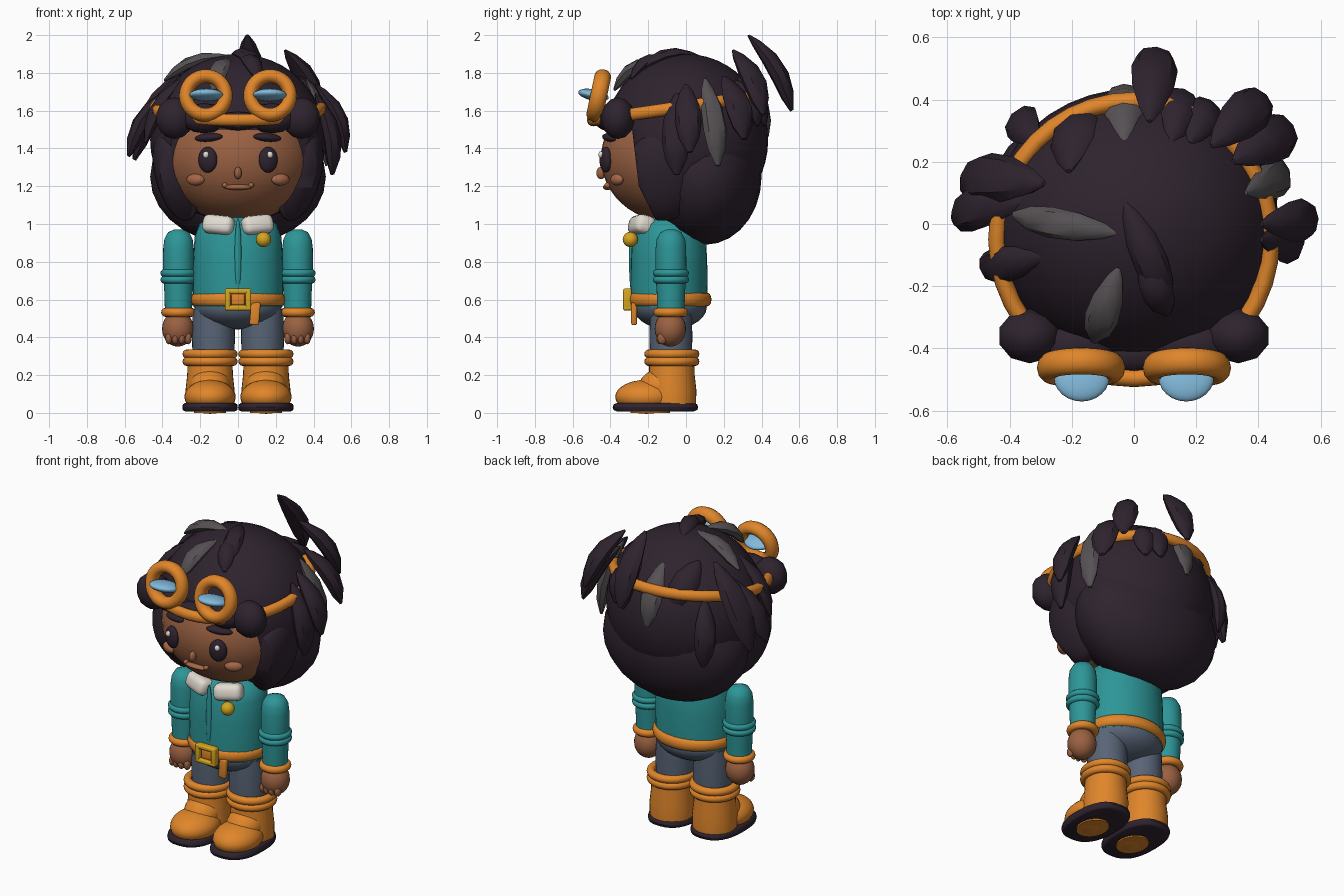
import bpy, bmesh, math
from mathutils import Vector, Matrix

if "Cube" in bpy.data.objects:
    bpy.data.objects.remove(bpy.data.objects["Cube"])


def mat(name, r, g, b):
    m = bpy.data.materials.new(name)
    m.diffuse_color = [(c / 255 / 12.92 if c < 11 else ((c / 255 + .055) / 1.055) ** 2.4) for c in (r, g, b)] + [1]
    m.use_nodes = True
    m.node_tree.nodes["Principled BSDF"].inputs["Base Color"].default_value = m.diffuse_color
    return m


SKIN = mat("skin brown", 154, 97, 66)
BLUSH = mat("warm blush", 166, 103, 72)
HAIR = mat("dark hair", 46, 35, 46)
GREY = mat("grey streak", 86, 81, 84)
TEAL = mat("teal cloth", 45, 150, 152)
ORANGE = mat("orange leather", 224, 134, 42)
SLATE = mat("slate cloth", 88, 100, 118)
GOLD = mat("gold metal", 214, 166, 32)
WHITE = mat("off white", 226, 220, 210)
BLUE = mat("blue glass", 130, 186, 220)


def add(name, bm, m, loc=(0, 0, 0), rot=(0, 0, 0), scale=(1, 1, 1), angle=40):
    bmesh.ops.recalc_face_normals(bm, faces=bm.faces)
    me = bpy.data.meshes.new(name)
    bm.to_mesh(me)
    bm.free()
    me.polygons.foreach_set("use_smooth", [True] * len(me.polygons))
    me.set_sharp_from_angle(angle=math.radians(angle))
    me.materials.append(m)
    ob = bpy.data.objects.new(name, me)
    ob.location, ob.rotation_euler, ob.scale = loc, rot, scale
    bpy.context.collection.objects.link(ob)
    return ob


def ell(name, loc, r, m, rot=(0, 0, 0), seg=24, rings=14):
    bm = bmesh.new()
    bmesh.ops.create_uvsphere(bm, u_segments=seg, v_segments=rings, radius=1)
    return add(name, bm, m, loc, rot, r)


def lathe(name, prof, m, loc=(0, 0, 0), scale=(1, 1, 1), rot=(0, 0, 0), closed=False, seg=32, power=1):
    """Revolve (radius, height) pairs; a power below 1 squares off the round section."""
    def p(c):
        return math.copysign(abs(c) ** power, c)
    bm = bmesh.new()
    turns = [2 * math.pi * i / seg for i in range(seg)]
    rows = [[bm.verts.new((r * p(math.cos(t)), r * p(math.sin(t)), z)) for t in turns] for r, z in prof]
    pairs = list(zip(rows, rows[1:])) + ([(rows[-1], rows[0])] if closed else [])
    for a, b in pairs:
        for i in range(seg):
            j = (i + 1) % seg
            bm.faces.new((a[i], a[j], b[j], b[i]))
    if not closed:
        bm.faces.new(rows[0])
        bm.faces.new(rows[-1])
    return add(name, bm, m, loc, rot, scale)


def ring(name, loc, R, r, m, scale=(1, 1, 1), rot=(0, 0, 0), h=None):
    prof = [(R + r * math.cos(a * math.pi / 6), (h or r) * math.sin(a * math.pi / 6)) for a in range(12)]
    return lathe(name, prof, m, loc, scale, rot, True, 40)


def box(name, loc, size, m, rot=(0, 0, 0), bevel=.01):
    bm = bmesh.new()
    bmesh.ops.create_cube(bm, size=1, matrix=Matrix.Diagonal((*size, 1)))
    bmesh.ops.bevel(bm, geom=bm.edges[:], offset=bevel, segments=3, profile=.5, affect='EDGES')
    return add(name, bm, m, loc, rot)


def lock(name, a, b, w, m=HAIR, flat=.65, bow=.04):
    """Low-poly leaf of hair running from a to b, bowed away from the head."""
    a, b = Vector(a), Vector(b)
    ax = (b - a).normalized()
    out = (a + b) / 2 - Vector((0, 0, 1.4))
    out = (out - out.dot(ax) * ax).normalized()
    side = ax.cross(out)
    bm = bmesh.new()
    rows = []
    for t, k in ((0, .12), (.12, .5), (.35, .9), (.6, 1), (.82, .78), (1, .2)):
        c = a.lerp(b, t) + out * bow * math.sin(t * math.pi)
        rows.append([bm.verts.new(c + side * w * k * math.cos(i * math.pi / 4)
                                  + out * w * flat * k * math.sin(i * math.pi / 4)) for i in range(8)])
    for p, q in zip(rows, rows[1:]):
        for i in range(8):
            bm.faces.new((p[i], p[i - 7], q[i - 7], q[i]))
    bm.faces.new(rows[0])
    bm.faces.new(rows[-1])
    return add(name, bm, m)


# head and hair mass, with the face opening cut out
ell("face", (0, -.08, 1.35), (.4, .37, .34), SKIN, seg=40, rings=24)
bm = bmesh.new()
opening = ((-.12, .85), (-.15, 1.0), (-.25, 1.2), (-.285, 1.5), (-.8, 1.5), (-.8, .85))
f = bm.faces.new([bm.verts.new((-.7, y, z)) for y, z in opening])
ext = bmesh.ops.extrude_face_region(bm, geom=[f])
bmesh.ops.translate(bm, vec=(1.4, 0, 0), verts=[v for v in ext["geom"] if isinstance(v, bmesh.types.BMVert)])
cutter = add("face_opening_cutter", bm, HAIR)
cutter.hide_render = True
cutter.hide_set(True)
hair = [ell("hair_cap", (0, 0, 1.445), (.465, .435, .455), HAIR, seg=40, rings=24),
        ell("back_hair", (0, .1, 1.25), (.465, .3, .36), HAIR, seg=24, rings=14)]
hair += [ell("side_hair", (s * .325, -.12, 1.26), (.115, .2, .25), HAIR, (0, s * .25, 0)) for s in (-1, 1)]
for o in hair:
    mod = o.modifiers.new("opening", 'BOOLEAN')
    mod.object, mod.operation, mod.solver = cutter, 'DIFFERENCE', 'EXACT'

# fringe lumps
ell("fringe_middle", (0, -.42, 1.545), (.12, .06, .05), HAIR, seg=10, rings=7)
for s in (-1, 1):
    ell("fringe_inner", (s * .18, -.39, 1.56), (.13, .08, .08), HAIR, seg=10, rings=7)
    ell("fringe_outer", (s * .335, -.36, 1.56), (.105, .09, .11), HAIR, seg=10, rings=7)

# loose locks of hair
for a, b, w, m in (
        ((.05, .33, 2.0), (.07, .56, 1.6), .075, HAIR),
        ((.25, .25, 1.92), (.42, .41, 1.58), .075, HAIR),
        ((.32, .2, 1.78), (.5, .31, 1.45), .08, HAIR),
        ((.36, .1, 1.77), (.47, .17, 1.31), .065, GREY),
        ((.41, .0, 1.74), (.57, .02, 1.38), .07, HAIR),
        ((.41, -.05, 1.69), (.5, -.05, 1.26), .075, HAIR),
        ((-.29, .13, 1.82), (-.55, .14, 1.34), .085, HAIR),
        ((-.34, .08, 1.72), (-.58, .02, 1.36), .075, HAIR),
        ((-.28, -.1, 1.78), (-.49, -.14, 1.43), .06, HAIR),
        ((-.05, -.03, 1.89), (-.39, .03, 1.76), .05, GREY),
        ((-.05, -.14, 1.87), (-.13, -.38, 1.71), .055, GREY),
        ((-.03, .07, 1.89), (.11, -.25, 1.82), .055, HAIR),
        ((.02, -.1, 1.88), (.11, -.29, 1.77), .05, HAIR),
        ((-.03, .26, 1.8), (-.03, .43, 1.46), .07, GREY),
        ((-.21, .17, 1.82), (-.14, .35, 1.55), .085, HAIR),
        ((-.31, .26, 1.64), (-.35, .33, 1.25), .065, HAIR),
        ((.12, .26, 1.78), (.15, .42, 1.52), .065, HAIR),
        ((.18, .26, 1.76), (.23, .38, 1.52), .065, HAIR)):
    lock("hair_lock" if m is HAIR else "grey_lock", a, b, w, m)

# goggles
ring("goggle_strap", (0, -.05, 1.615), 1, .065, ORANGE, (.44, .45, .5), (.145, 0, 0), h=.066)
for s in (-1, 1):
    ring("goggle_rim", (s * .17, -.462, 1.68), .105, .037, ORANGE, rot=(math.radians(78), 0, 0), h=.044)
    ell("goggle_lens", (s * .168, -.49, 1.683), (.09, .082, .03), BLUE, (-.2, 0, 0))

# facial features
ell("nose", (0, -.45, 1.27), (.02, .025, .032), SKIN)
ell("mouth", (0, -.415, 1.195), (.075, .025, .015), BLUSH)
for s in (-1, 1):
    ell("eye", (s * .16, -.425, 1.34), (.052, .03, .068), HAIR, (0, 0, s * .35))
    ell("eye_glint", (s * .17, -.45, 1.367), (.016, .014, .018), WHITE)
    ell("eyebrow", (s * .155, -.405, 1.458), (.078, .03, .022), HAIR, (0, s * .08, s * .35))
    ell("cheek", (s * .225, -.365, 1.235), (.052, .028, .031), BLUSH, (0, 0, s * .5))
    ell("mouth_corner", (s * .07, -.415, 1.205), (.014, .018, .014), BLUSH)

# torso, collar, belt
lathe("jacket", [(.235, .56), (.24, .65), (.238, .8), (.23, .93), (.205, 1.0), (.12, 1.05)], TEAL,
      (0, -.09, 0), (1, .85, 1))
ell("jacket_placket", (0, -.286, .83), (.018, .016, .2), TEAL)
for s in (-1, 1):
    box("collar_flap", (s * .1, -.235, .993), (.17, .11, .1), WHITE, (-.25, s * -.1, s * .35), .035)
ell("badge", (.135, -.295, .918), (.04, .04, .04), GOLD)
ring("belt", (0, -.085, .6), .225, .025, ORANGE, (1, .88, 1), h=.036)
for s in (-1, 1):
    box("buckle_side", (s * .055, -.31, .6), (.03, .045, .115), GOLD)
    box("buckle_bar", (0, -.31, .6 + s * .044), (.14, .045, .028), GOLD)
box("buckle_centre", (0, -.305, .6), (.07, .03, .06), ORANGE)
box("belt_tail", (.09, -.275, .525), (.05, .03, .12), ORANGE, (0, .08, 0))
ell("hips", (0, -.085, .56), (.232, .195, .118), SLATE)

for s in (-1, 1):
    # arm and hand
    x = s * .315
    lathe("sleeve", [(.02, .972), (.055, .957), (.075, .92), (.081, .87), (.082, .74), (.075, .64), (.072, .54)],
          TEAL, (x, -.08, 0))
    for z in (.74, .705):
        ring("sleeve_fold", (x, -.08, z), .076, .02, TEAL)
    ring("wrist_cuff", (x, -.08, .532), .068, .024, ORANGE)
    ell("hand", (x + s * .003, -.083, .445), (.084, .083, .094), SKIN)
    for i in range(4):
        ell("finger", (x + (i - 1.5) * .034, -.138 + abs(i - 1.5) * .008, .395), (.019, .026, .032), SKIN, seg=12, rings=8)
    # leg and boot
    x = s * .148
    lathe("trouser_leg", [(.11, .28), (.114, .4), (.11, .55)], SLATE, (s * .13, -.08, 0))
    lathe("boot_shaft", [(.128, .04), (.13, .12), (.121, .2), (.118, .3)], ORANGE, (x, -.075, 0))
    for z in (.312, .272):
        ring("boot_cuff", (x, -.075, z), .122, .024, ORANGE)
    ell("boot_toe", (x, -.21, .085), (.136, .165, .09), ORANGE)
    ell("boot_instep", (x, -.13, .14), (.11, .13, .1), ORANGE, (.35, 0, 0))
    lathe("boot_sole", [(.9, .008), (.98, .015), (1, .03), (.98, .045), (.9, .052)], HAIR,
          (x, -.162, 0), (.147, .226, 1), power=.8)
    lathe("sole_inset", [(1, 0), (1, .009)], ORANGE, (x, -.19, 0), (.085, .105, 1))
